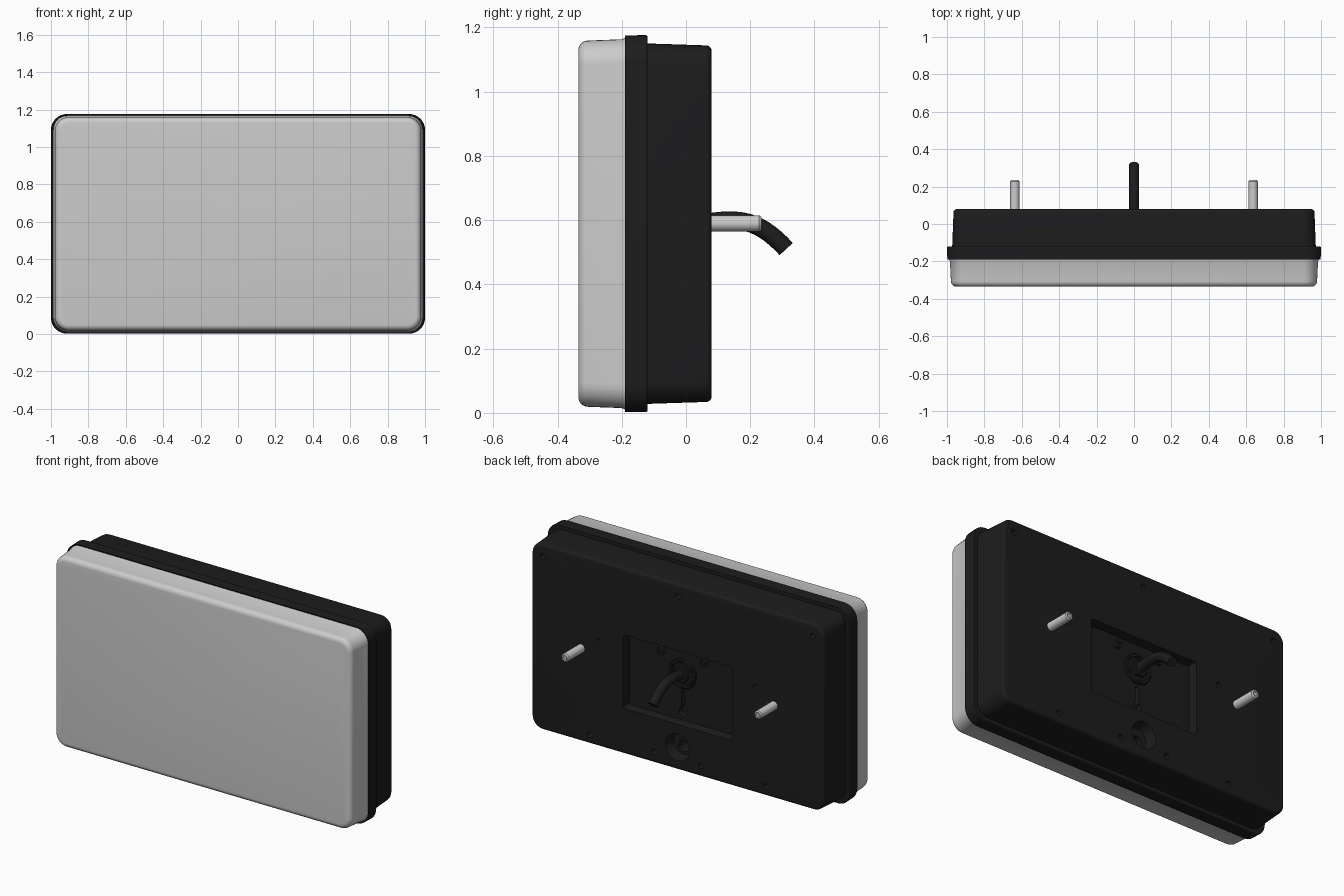
import bpy, bmesh
from math import sin, cos, pi, radians
from mathutils import Vector

if "Cube" in bpy.data.objects:
    bpy.data.objects.remove(bpy.data.objects["Cube"])

ZC = 0.589   # mid height of the casing


def material(name, rgb):
    m = bpy.data.materials.new(name)
    m.diffuse_color = (*rgb, 1)
    m.use_nodes = True
    m.node_tree.nodes["Principled BSDF"].inputs["Base Color"].default_value = m.diffuse_color
    return m


BLACK = material("black_plastic", (0.012, 0.012, 0.013))
LENS = material("pale_lens", (0.8, 0.8, 0.8))


def finish(ob, mat=None, angle=35):
    if mat:
        ob.data.materials.append(mat)
    bpy.ops.object.select_all(action='DESELECT')
    ob.select_set(True)
    bpy.context.view_layer.objects.active = ob
    bpy.ops.object.shade_smooth_by_angle(angle=radians(angle))
    return ob


def skin(name, rings):
    """Solid skinned through equal-length rings of points, capped at both ends."""
    bm = bmesh.new()
    vr = [[bm.verts.new(p) for p in ring] for ring in rings]
    n = len(vr[0])
    for a, b in zip(vr, vr[1:]):
        for i in range(n):
            j = (i + 1) % n
            bm.faces.new((a[i], a[j], b[j], b[i]))
    bm.faces.new(vr[0][::-1])
    bm.faces.new(vr[-1])
    bmesh.ops.recalc_face_normals(bm, faces=bm.faces)
    me = bpy.data.meshes.new(name)
    bm.to_mesh(me)
    bm.free()
    ob = bpy.data.objects.new(name, me)
    bpy.context.collection.objects.link(ob)
    return ob


def rrect(y, hx, hz, r, x=0, z=ZC, seg=8):
    """Rounded rectangle ring in the plane y."""
    pts = []
    for k, (sx, sz) in enumerate(((1, 1), (-1, 1), (-1, -1), (1, -1))):
        for i in range(seg + 1):
            a = (k + i / seg) * pi / 2
            pts.append((x + sx * (hx - r) + r * cos(a), y, z + sz * (hz - r) + r * sin(a)))
    return pts


def turned(name, x, z, profile, n=24):
    """Round part about an axis along y; profile is (radius, y)."""
    return skin(name, [[(x + r * cos(2 * pi * i / n), y, z + r * sin(2 * pi * i / n))
                        for i in range(n)] for r, y in profile])


def shell(name, y_edge, y_end, hx, hz, r, fillet, steps=6):
    """Rings of a rounded end from y_edge to y_end."""
    s = 1 if y_end > y_edge else -1
    out = []
    for i in range(steps + 1):
        a = pi / 2 * i / steps
        d = fillet * (1 - cos(a))
        out.append(rrect(y_end - s * fillet * (1 - sin(a)), hx - d, hz - d, r - d))
    return out


def cut(ob, cutter):
    m = ob.modifiers.new("cut", 'BOOLEAN')
    m.operation = 'DIFFERENCE'
    m.solver = 'EXACT'
    m.object = cutter
    cutter.hide_render = True
    bpy.context.view_layer.objects.active = ob
    bpy.ops.object.modifier_apply(modifier=m.name)
    bpy.data.objects.remove(cutter)


# Pale lens on the front, with a small flare where it meets the rim
lens = skin("front_lens", [rrect(-0.17, 0.988, 0.578, 0.075), rrect(-0.19, 0.988, 0.578, 0.075),
                           rrect(-0.2, 0.984, 0.574, 0.075)]
            + shell("lens", -0.2, -0.335, 0.979, 0.57, 0.075, 0.03))
finish(lens, LENS)

# Rim band and back housing in one piece
housing = skin("back_housing", [rrect(-0.165, 0.975, 0.565, 0.07), rrect(-0.165, 0.99, 0.579, 0.078),
                                rrect(-0.187, 0.99, 0.579, 0.078), rrect(-0.19, 0.998, 0.586, 0.085),
                                rrect(-0.125, 1.0, 0.587, 0.085), rrect(-0.12, 0.997, 0.584, 0.082),
                                rrect(-0.12, 0.972, 0.561, 0.07)]
               + shell("back", -0.12, 0.08, 0.965, 0.555, 0.07, 0.018))

# Recessed cable bay, keyhole and round port
cut(housing, skin("bay_cutter", [rrect(0.025, 0.355, 0.215, 0.01, z=0.525),
                                 rrect(0.12, 0.363, 0.223, 0.012, z=0.525)]))
cut(housing, turned("keyhole_cutter", 0, 0.36, [(0.03, -0.01), (0.03, 0.05)]))
cut(housing, skin("slot_cutter", [rrect(-0.01, 0.011, 0.06, 0.01, z=0.43),
                                  rrect(0.05, 0.011, 0.06, 0.01, z=0.43)]))
cut(housing, turned("port_cutter", 0, 0.17, [(0.066, 0.02), (0.085, 0.1)], 32))
cut(housing, turned("port_bore", 0, 0.155, [(0.035, -0.06), (0.035, 0.05)]))

# Screw holes on the back face
holes = [(0, 1.07)] + [(s * x, z) for s in (1, -1)
                       for x, z in ((0.89, 1.07), (0.515, 0.665), (0.58, 0.09), (0.155, 0.1))]
for x, z in holes:
    cut(housing, turned("hole_cutter", x, z, [(0.017, 0.03), (0.017, 0.1)], 16))
finish(housing, BLACK, 30)

# Mounting studs with chamfered, dimpled ends
for side, x in (("left", -0.637), ("right", 0.637)):
    finish(turned(side + "_stud", x, 0.59, [(0.025, 0.06), (0.025, 0.228), (0.02, 0.235),
                                            (0.013, 0.235), (0.011, 0.228)]))

# Cable gland: flange, raised ring and hexagonal nut
finish(turned("gland_flange", 0, 0.59, [(0.088, 0.015), (0.088, 0.036), (0.083, 0.041), (0.07, 0.041),
                                        (0.066, 0.034), (0.055, 0.034)], 32), BLACK)
finish(turned("gland_nut", 0, 0.59, [(0.052, 0.02), (0.052, 0.05), (0.046, 0.055)], 6), BLACK)
for i in range(6):
    a = pi / 6 + i * pi / 3
    finish(turned("gland_rivet", 0.076 * cos(a), 0.59 + 0.076 * sin(a),
                  [(0.009, 0.03), (0.009, 0.046), (0.006, 0.049)], 10), BLACK)

# Small screw bosses in the bay
for x in (-0.14, 0.14):
    finish(turned("bay_boss", x, 0.69, [(0.024, 0.015), (0.024, 0.045), (0.012, 0.045), (0.012, 0.035)], 16), BLACK)

# Cable bending down out of the gland
p = [Vector((0, y, z)) for y, z in ((0.03, 0.587), (0.15, 0.607), (0.215, 0.615), (0.312, 0.51))]
rings = []
for k in range(17):
    t = k / 16
    u = 1 - t
    c = p[0] * u**3 + p[1] * 3 * u * u * t + p[2] * 3 * u * t * t + p[3] * t**3
    d = ((p[1] - p[0]) * u * u + (p[2] - p[1]) * 2 * u * t + (p[3] - p[2]) * t * t).normalized()
    up = Vector((1, 0, 0)).cross(d)
    rings.append([c + 0.028 * (Vector((1, 0, 0)) * cos(a) + up * sin(a))
                  for a in (2 * pi * i / 20 for i in range(20))])
finish(skin("cable", rings), BLACK)
